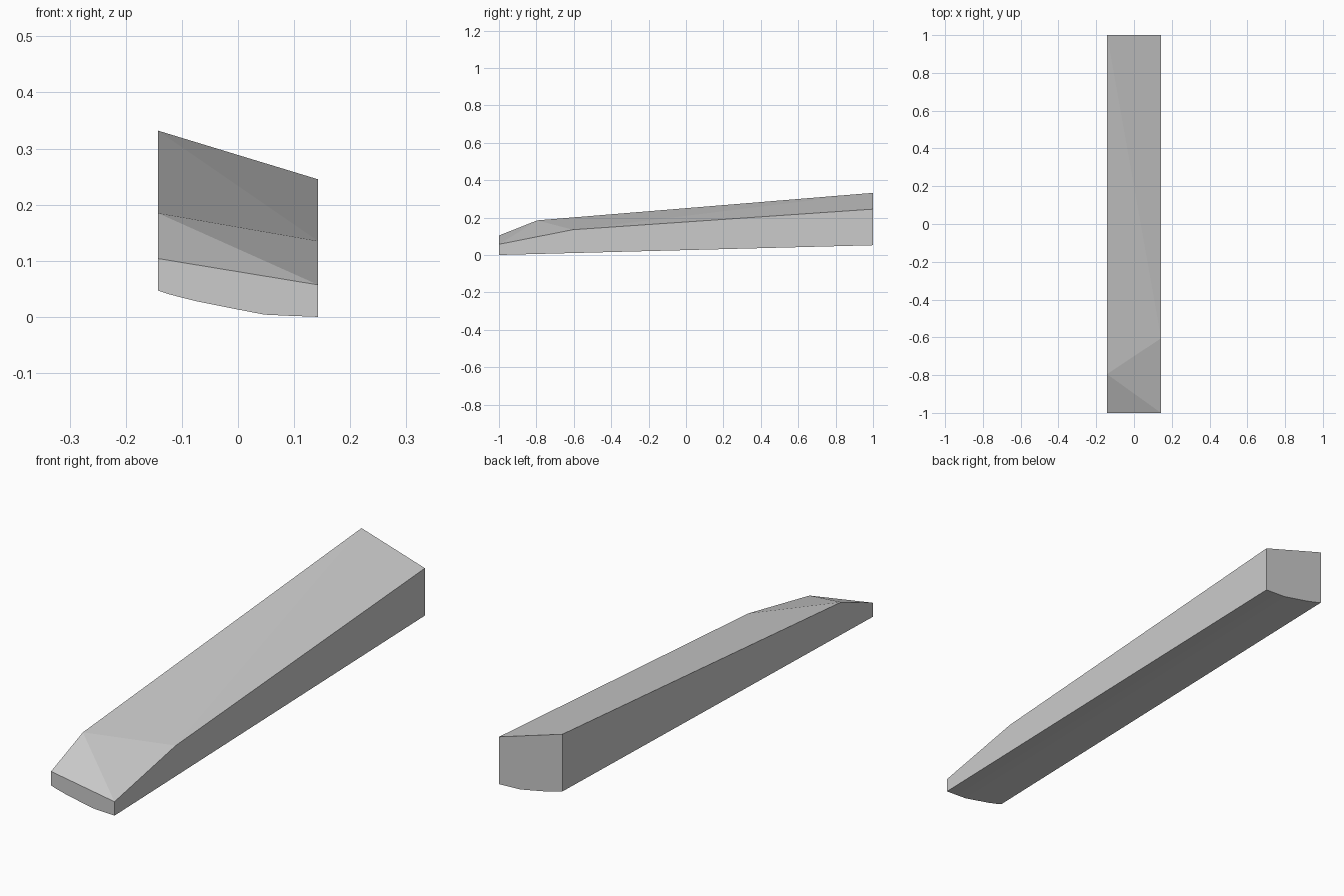
import bpy, bmesh

if "Cube" in bpy.data.objects:
    bpy.data.objects.remove(bpy.data.objects["Cube"])

W = 0.143
# underside cross-section (x, z) from left to right, and its rise toward the back
under = [(-W, 0.047), (-0.122, 0.040), (-0.075, 0.028), (-0.015, 0.016),
         (0.047, 0.004), (0.09, 0.002), (W, 0.0)]
RISE = 0.052
# top edge profiles (y, z): front, bevel break, back
left = [(-1, 0.104), (-0.795, 0.185), (1, 0.332)]
right = [(-1, 0.057), (-0.605, 0.135), (1, 0.245)]

bm = bmesh.new()
f = [bm.verts.new((x, -1, z)) for x, z in under]
b = [bm.verts.new((x, 1, z + RISE)) for x, z in under]
L = [bm.verts.new((-W, y, z)) for y, z in left]
R = [bm.verts.new((W, y, z)) for y, z in right]

# curved underside
for i in range(len(under) - 1):
    bm.faces.new((f[i], b[i], b[i + 1], f[i + 1]))
# end caps and side walls
bm.faces.new(f + [R[0], L[0]])
bm.faces.new(b[::-1] + [L[2], R[2]])
bm.faces.new((f[0], L[0], L[1], L[2], b[0]))
bm.faces.new((f[-1], b[-1], R[2], R[1], R[0]))
# tilted top and skewed nose ramp
for t in ((L[0], R[0], L[1]), (L[1], R[0], R[1]),
          (L[1], R[1], L[2]), (L[2], R[1], R[2])):
    bm.faces.new(t)
bmesh.ops.recalc_face_normals(bm, faces=bm.faces)

me = bpy.data.meshes.new("tapered_bar")
bm.to_mesh(me)
bm.free()
ob = bpy.data.objects.new("tapered_bar", me)
bpy.context.collection.objects.link(ob)
